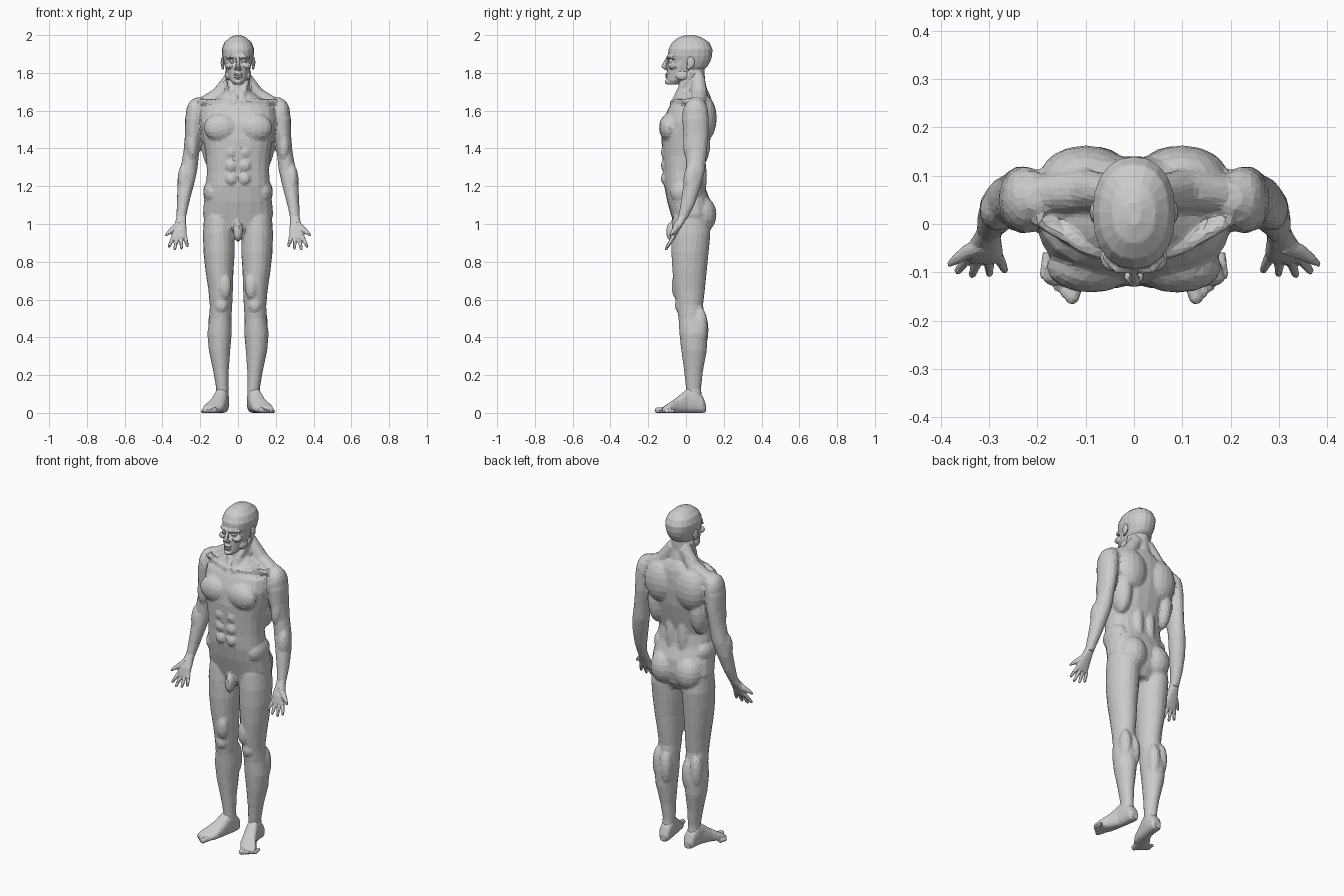
import bpy
import bmesh
import math
from mathutils import Matrix, Vector

default_cube = bpy.data.objects.get("Cube")
if default_cube:
    bpy.data.objects.remove(default_cube, do_unlink=True)

# One plain grey for the whole figure
grey = bpy.data.materials.new("plain_grey")
grey.use_nodes = True
grey.diffuse_color = (.6, .6, .6, 1)
shader = next(node for node in grey.node_tree.nodes if node.type == 'BSDF_PRINCIPLED')
shader.inputs["Base Color"].default_value = grey.diffuse_color


def bridge(bm, rings):
    """Skin a list of equal point rings and cap both ends."""
    loops = [[bm.verts.new(point) for point in ring] for ring in rings]
    count = len(loops[0])
    for lower, upper in zip(loops, loops[1:]):
        for i in range(count):
            j = (i + 1) % count
            bm.faces.new((lower[i], lower[j], upper[j], upper[i]))
    bm.faces.new(loops[0])
    bm.faces.new(loops[-1])


def loft(bm, sections, power=2.0, along_y=False, sides=20):
    """Sections hold: position, centre x, half width, low edge, high edge."""
    rings = []
    for position, centre, half_width, low, high in sections:
        ring = []
        for i in range(sides):
            angle = math.tau * i / sides
            c, s = math.cos(angle), math.sin(angle)
            x = centre + half_width * math.copysign(abs(c) ** (2 / power), c)
            v = (low + high) / 2 + (high - low) / 2 * math.copysign(abs(s) ** (2 / power), s)
            ring.append((x, position, v) if along_y else (x, v, position))
        rings.append(ring)
    bridge(bm, rings)


def tube(bm, points, radii, sides=10):
    """Tapered tube through a few points."""
    points = [Vector(point) for point in points]
    turn = (points[-1] - points[0]).to_track_quat('Z', 'Y')
    rings = []
    for point, radius in zip(points, radii):
        rings.append([point + turn @ Vector((radius * math.cos(math.tau * i / sides),
                                             radius * math.sin(math.tau * i / sides), 0))
                      for i in range(sides)])
    bridge(bm, rings)


def blob(bm, centre, radii):
    """Ellipsoid used for a muscle or a facial form."""
    matrix = Matrix.Translation(centre) @ Matrix.Diagonal((*radii, 1))
    bmesh.ops.create_uvsphere(bm, u_segments=16, v_segments=10, radius=1, matrix=matrix)


def mirror_copy(bm):
    copied = bmesh.ops.duplicate(bm, geom=bm.verts[:] + bm.edges[:] + bm.faces[:])["geom"]
    verts = [item for item in copied if isinstance(item, bmesh.types.BMVert)]
    bmesh.ops.scale(bm, vec=(-1, 1, 1), verts=verts)


def finish(name, bm, voxel, ratio, smoothing=1):
    """Fuse the forms into one skin, then reduce it to flat facets."""
    bmesh.ops.recalc_face_normals(bm, faces=bm.faces[:])
    mesh = bpy.data.meshes.new(name)
    bm.to_mesh(mesh)
    bm.free()
    mesh.materials.append(grey)
    obj = bpy.data.objects.new(name, mesh)
    bpy.context.collection.objects.link(obj)
    bpy.context.view_layer.objects.active = obj
    fuse = obj.modifiers.new("fuse", 'REMESH')
    fuse.mode = 'VOXEL'
    fuse.voxel_size = voxel
    soften = obj.modifiers.new("soften", 'SMOOTH')
    soften.iterations = smoothing
    facet = obj.modifiers.new("facet", 'DECIMATE')
    facet.ratio = ratio
    for modifier in (fuse, soften, facet):
        bpy.ops.object.modifier_apply(modifier=modifier.name)
    for polygon in obj.data.polygons:
        polygon.use_smooth = False


# Body, left half first: arm, leg and paired muscles
body = bmesh.new()
loft(body, [(1.67, .2, .025, .03, .08), (1.63, .215, .05, -.005, .11), (1.56, .23, .05, -.02, .12),
            (1.47, .236, .045, -.015, .12), (1.38, .247, .042, 0, .11), (1.28, .262, .046, 0, .1),
            (1.2, .278, .043, -.015, .08), (1.1, .293, .032, -.03, .045), (1.02, .302, .024, -.045, .005)])
loft(body, [(1.04, .1, .08, -.07, .12), (.95, .102, .084, -.078, .13), (.85, .1, .083, -.078, .12),
            (.75, .098, .074, -.072, .11), (.65, .092, .065, -.062, .1), (.57, .09, .06, -.05, .09),
            (.5, .093, .058, -.04, .1), (.42, .098, .065, -.035, .115), (.33, .098, .057, -.025, .11),
            (.22, .09, .041, -.01, .09), (.13, .083, .033, 0, .08), (.06, .083, .034, 0, .085)])
muscles = {
    "deltoid": ((.225, .05, 1.58), (.052, .07, .085)),
    "pectoral": ((.09, -.09, 1.51), (.092, .053, .075)),
    "shoulder_blade": ((.1, .1, 1.56), (.095, .063, .12)),
    "side_back": ((.14, .06, 1.43), (.052, .07, .14)),
    "lower_back": ((.04, .075, 1.25), (.035, .035, .16)),
    "buttock": ((.08, .08, 1.05), (.082, .082, .1)),
    "flank": ((.135, 0, 1.17), (.05, .085, .07)),
    "biceps": ((.243, .02, 1.42), (.032, .036, .09)),
    "forearm": ((.285, .03, 1.23), (.036, .045, .09)),
    "kneecap": ((.088, -.035, .57), (.034, .024, .04)),
    "inner_thigh": ((.07, -.045, .67), (.035, .032, .07)),
    "inner_calf": ((.072, .08, .44), (.036, .04, .1)),
    "outer_calf": ((.125, .075, .46), (.034, .04, .1)),
}
for centre, radii in muscles.values():
    blob(body, centre, radii)
for height in (1.24, 1.31, 1.38):
    blob(body, (.036, -.112, height), (.031, .022, .032))
tube(body, [(.035, .065, 1.78), (.1, .07, 1.68), (.21, .06, 1.62)], (.035, .045, .04))
tube(body, [(.015, -.075, 1.64), (.1, -.05, 1.65), (.2, .01, 1.65)], (.014, .014, .016))
tube(body, [(.058, .035, 1.81), (.035, -.025, 1.72), (.012, -.07, 1.64)], (.016, .018, .013))
mirror_copy(body)

# Torso, neck and a plain groin form on the centre line
loft(body, [(.93, 0, .07, -.03, .09), (.98, 0, .16, -.06, .12), (1.05, 0, .187, -.08, .135),
            (1.12, 0, .18, -.1, .13), (1.2, 0, .17, -.115, .1), (1.28, 0, .165, -.118, .09),
            (1.36, 0, .17, -.125, .11), (1.45, 0, .185, -.13, .13), (1.54, 0, .2, -.122, .14),
            (1.61, 0, .195, -.095, .14), (1.66, 0, .13, -.065, .135), (1.7, 0, .075, -.045, .12)], 2.4)
loft(body, [(1.64, 0, .075, -.06, .13), (1.72, 0, .062, -.042, .11), (1.77, 0, .06, -.042, .1),
            (1.83, 0, .06, -.04, .1)])
blob(body, (0, -.075, .96), (.026, .032, .055))
finish("body", body, .009, .11, 3)

# Head: paired features, then the skull, nose, mouth and chin
head = bmesh.new()
features = {
    "eye": ((.032, -.082, 1.863), (.014, .013, .009)),
    "cheekbone": ((.046, -.07, 1.838), (.024, .028, .018)),
    "jaw_corner": ((.052, -.02, 1.785), (.016, .035, .025)),
    "nostril": ((.012, -.108, 1.824), (.009, .012, .008)),
}
for centre, radii in features.values():
    blob(head, centre, radii)
tube(head, [(.008, -.096, 1.883), (.035, -.093, 1.888), (.062, -.066, 1.88)], (.009, .01, .008))
mirror_copy(head)
loft(head, [(1.738, 0, .022, -.098, -.05), (1.76, 0, .042, -.103, .01), (1.8, 0, .058, -.1, .075),
            (1.835, 0, .07, -.098, .115), (1.863, 0, .077, -.086, .13), (1.89, 0, .083, -.095, .138),
            (1.925, 0, .086, -.093, .14), (1.96, 0, .073, -.074, .124), (1.987, 0, .045, -.04, .085),
            (2, 0, .014, -.002, .045)], 2.2)
tube(head, [(0, -.09, 1.89), (0, -.104, 1.865), (0, -.12, 1.83), (0, -.112, 1.818)],
     (.008, .01, .013, .008))
for height, depth in ((1.793, .013), (1.78, .011)):
    blob(head, (0, -.099, height), (.025, depth, .006))
blob(head, (0, -.095, 1.752), (.022, .018, .014))
finish("head", head, .0045, .07)

for side, sign in (("left", 1), ("right", -1)):
    # Ear
    ear = bmesh.new()
    blob(ear, (sign * .082, .025, 1.855), (.01, .022, .032))
    blob(ear, (sign * .08, .015, 1.83), (.008, .012, .014))
    finish(side + "_ear", ear, .004, .25)

    # Hand: palm, four fingers and an outward thumb
    hand = bmesh.new()
    loft(hand, [(1.05, .299, .024, -.035, .01), (1.01, .304, .028, -.055, -.008),
                (.97, .31, .038, -.075, -.033), (.93, .312, .04, -.084, -.055),
                (.918, .312, .036, -.082, -.062)], 2.4)
    for i, length in enumerate((.066, .082, .086, .07)):
        base = Vector((.281 + .02 * i, -.066, .935))
        reach = Vector((-.22 + .2 * i, -.5, -.85)) * length
        tube(hand, [base, base + reach * .5, base + reach * .9, base + reach],
             (.011, .01, .008, .004))
    tube(hand, [(.312, -.045, 1), (.345, -.058, .97), (.368, -.073, .953), (.385, -.085, .938)],
         (.018, .016, .011, .005))

    # Foot: wedge turned outward, with five toes
    foot = bmesh.new()
    loft(foot, [(.105, .08, .02, .005, .045), (.09, .081, .033, 0, .085), (.05, .084, .037, 0, .13),
                (.01, .09, .037, 0, .13), (-.04, .106, .043, 0, .088), (-.085, .128, .053, 0, .055),
                (-.115, .143, .046, 0, .036), (-.125, .143, .036, .004, .026)], 2.5, True)
    for i in range(5):
        radius = .016 if i == 0 else .0115 - .0005 * i
        start = Vector((.112 + .017 * i, -.095 + .009 * i, radius))
        tip = Vector((.132 + .014 * i, -.165 + .013 * i, radius * .8))
        tube(foot, [start, start.lerp(tip, .85), tip], (radius, radius * .95, radius * .5))

    for name, bm, ratio in (("_hand", hand, .16), ("_foot", foot, .09)):
        if sign < 0:
            bmesh.ops.scale(bm, vec=(-1, 1, 1), verts=bm.verts[:])
        finish(side + name, bm, .004, ratio)
